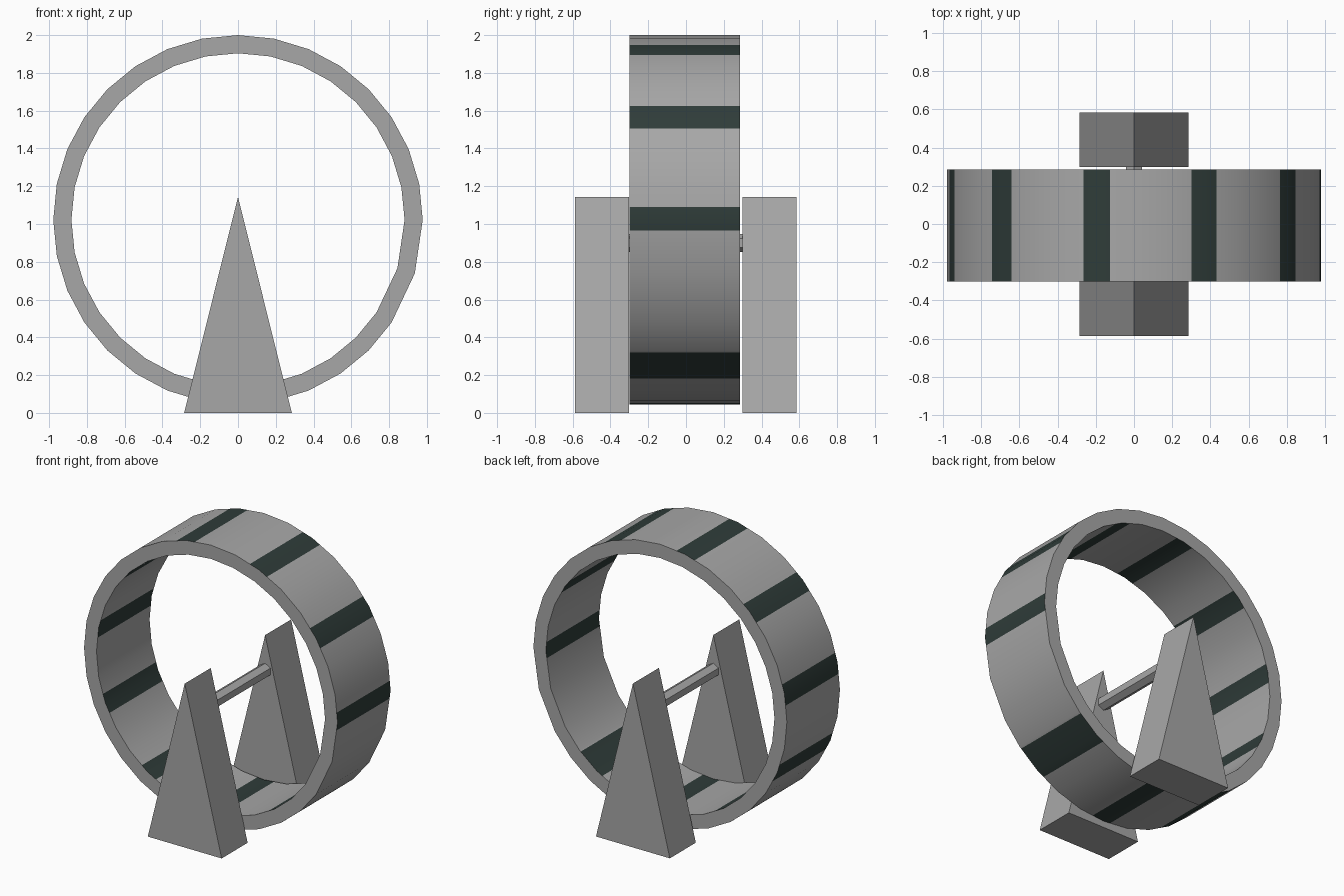
import bpy, bmesh, math

if "Cube" in bpy.data.objects:
    bpy.data.objects.remove(bpy.data.objects["Cube"])


def material(name, rgb):
    m = bpy.data.materials.new(name)
    m.diffuse_color = (*rgb, 1)
    m.use_nodes = True
    m.node_tree.nodes["Principled BSDF"].inputs["Base Color"].default_value = m.diffuse_color
    return m


GREY = material("grey metal", (0.39, 0.39, 0.39))
DARK = material("dark green stripe", (0.028, 0.045, 0.041))


def add_object(name, bm, mats):
    bmesh.ops.recalc_face_normals(bm, faces=bm.faces)
    me = bpy.data.meshes.new(name)
    bm.to_mesh(me)
    bm.free()
    ob = bpy.data.objects.new(name, me)
    bpy.context.collection.objects.link(ob)
    for m in mats:
        me.materials.append(m)
    return ob


def prism(name, profile, y0, y1):
    """Extrude an XZ profile along Y."""
    bm = bmesh.new()
    a, b = ([bm.verts.new((x, y, z)) for x, z in profile] for y in (y0, y1))
    bm.faces.new(a)
    bm.faces.new(b[::-1])
    n = len(profile)
    for i in range(n):
        j = (i + 1) % n
        bm.faces.new((a[i], b[i], b[j], a[j]))
    return add_object(name, bm, [GREY])


# Wheel: 32-step ring with one wider pair of segments at the lower right
R_OUT, R_IN, CZ, Y0, Y1 = 0.978, 0.882, 1.022, -0.30, 0.285
STEP = 11.25
corners = [i * STEP for i in range(30)] + [343.125, 360.0]
corners[29] = 326.25

# Stripe bands in degrees; the lower right one is stretched wider
stripes = [(c - 4.2, c + 4.2) for c in (34, 67.8, 101.6, 135.5, 169.3, 203, 237, 271)]
stripes += [(300.5, 314.1), (356.7, 360.0), (0.0, 4.0)]


def chord_factor(t):
    """Radius factor that keeps stripe edges on the flat ring segments."""
    for a, b in zip(corners, corners[1:]):
        if a <= t <= b:
            half, mid = math.radians(b - a) / 2, (a + b) / 2
            return math.cos(half) / math.cos(math.radians(t - mid))
    return 1.0


angles = sorted({round(t, 3) for t in corners + [e for s in stripes for e in s]} - {360.0})
bm = bmesh.new()
sections = []
for t in angles:
    k, a = chord_factor(t), math.radians(t)
    sections.append([bm.verts.new((r * k * math.cos(a), y, CZ + r * k * math.sin(a)))
                     for r, y in ((R_OUT, Y0), (R_OUT, Y1), (R_IN, Y1), (R_IN, Y0))])
for i, t in enumerate(angles):
    nxt = (i + 1) % len(angles)
    mid = (t + (angles[nxt] or 360.0)) / 2
    dark = any(a < mid < b for a, b in stripes)
    p, q = sections[i], sections[nxt]
    for k in range(4):
        f = bm.faces.new((p[k], p[(k + 1) % 4], q[(k + 1) % 4], q[k]))
        # Only the tread faces carry stripes, the rims stay grey
        f.material_index = int(dark and k in (0, 2))
wheel = add_object("wheel", bm, [GREY, DARK])
bpy.context.view_layer.objects.active = wheel
wheel.select_set(True)
bpy.ops.object.shade_smooth_by_angle(angle=math.radians(30))

# Wedge stands in front of and behind the wheel
wedge = [(-0.285, 0), (0.285, 0), (0, 1.143)]
prism("front_stand", wedge, -0.587, -0.301)
prism("back_stand", wedge, 0.299, 0.585)

# Hexagonal axle between the stands
hexagon = [(0.047 * math.sin(i * math.pi / 3), 0.9 + 0.047 * math.cos(i * math.pi / 3))
           for i in range(6)]
prism("axle", hexagon, -0.31, 0.305)
